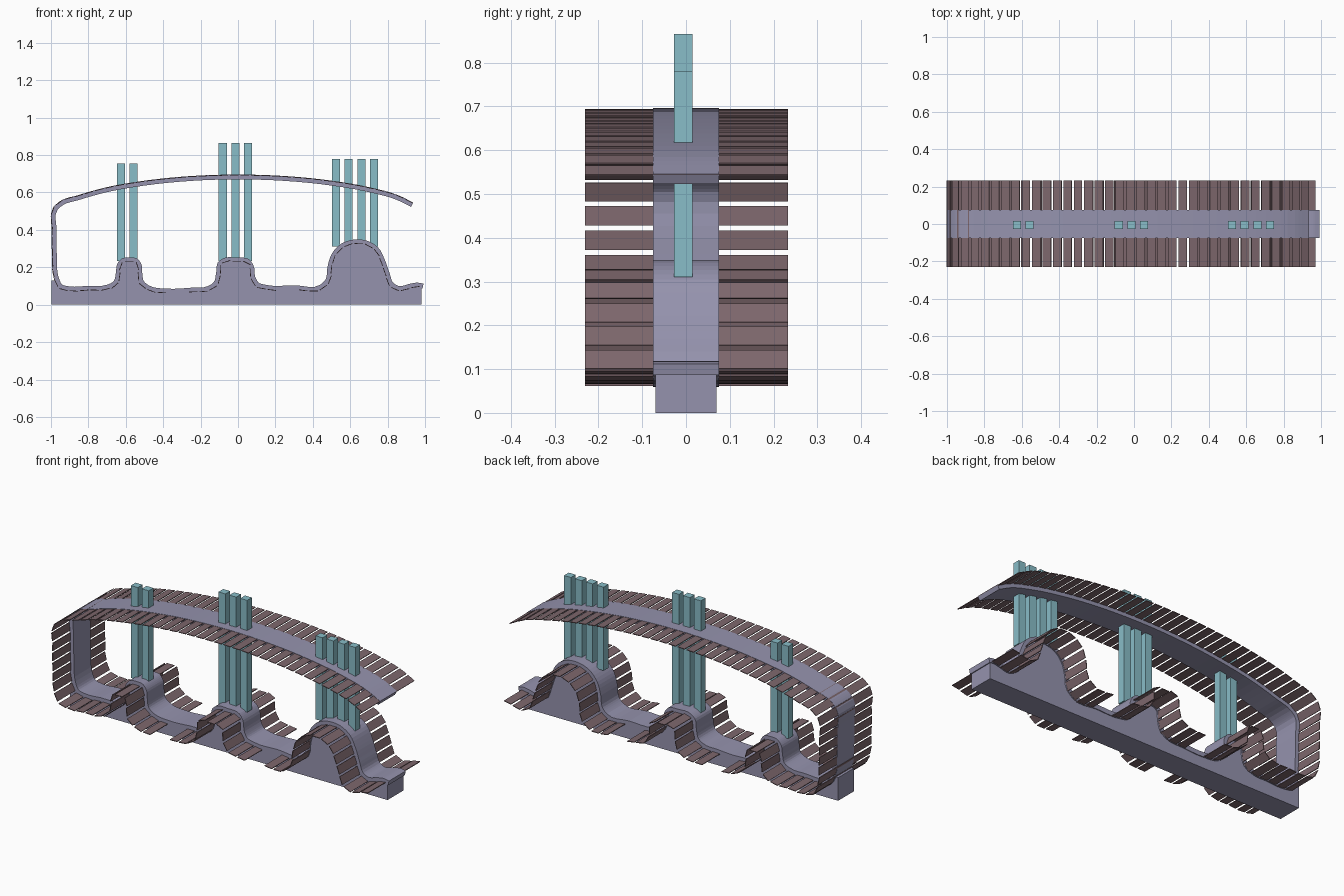
import bpy, bmesh, math
from mathutils import Vector, Matrix

if "Cube" in bpy.data.objects:
    bpy.data.objects.remove(bpy.data.objects["Cube"])


def material(name, rgb):
    m = bpy.data.materials.new(name)
    m.diffuse_color = (*rgb, 1)
    m.use_nodes = True
    m.node_tree.nodes["Principled BSDF"].inputs["Base Color"].default_value = m.diffuse_color
    return m


LAVENDER = material("lavender grey", (0.30, 0.29, 0.42))
BROWN = material("dusty brown", (0.205, 0.135, 0.15))
TEAL = material("pale teal", (0.25, 0.51, 0.58))


def make_object(name, bm, mat):
    bmesh.ops.recalc_face_normals(bm, faces=bm.faces[:])
    me = bpy.data.meshes.new(name)
    bm.to_mesh(me)
    bm.free()
    me.materials.append(mat)
    ob = bpy.data.objects.new(name, me)
    bpy.context.collection.objects.link(ob)
    return ob


def spline(pts, steps=4):
    """Smooth curve through the points."""
    p = [Vector(q) for q in pts]
    p = [2 * p[0] - p[1]] + p + [2 * p[-1] - p[-2]]
    out = []
    for a, b, c, d in zip(p, p[1:], p[2:], p[3:]):
        # non-uniform tangents avoid overshoot at uneven spacing
        l0, l1, l2 = (b - a).length, (c - b).length, (d - c).length
        m1 = ((b - a) / l0 * l1 + (c - b) / l1 * l0) / (l0 + l1) * l1
        m2 = ((c - b) / l1 * l2 + (d - c) / l2 * l1) / (l1 + l2) * l1
        for i in range(steps):
            t = i / steps
            out.append((2*t**3 - 3*t*t + 1) * b + (t**3 - 2*t*t + t) * m1
                       + (3*t*t - 2*t**3) * c + (t**3 - t*t) * m2)
    out.append(p[-2])
    return out


def offset(curve, d):
    out = []
    for i, q in enumerate(curve):
        t = (curve[min(i + 1, len(curve) - 1)] - curve[max(i - 1, 0)]).normalized()
        out.append(q + Vector((t.y, -t.x)) * d)
    return out


def extrude_profile(name, pts, half, mat):
    bm = bmesh.new()
    f = bm.faces.new([bm.verts.new((p[0], -half, p[1])) for p in pts])
    r = bmesh.ops.extrude_face_region(bm, geom=[f])
    vs = [v for v in r["geom"] if isinstance(v, bmesh.types.BMVert)]
    bmesh.ops.translate(bm, verts=vs, vec=(0, 2 * half, 0))
    return make_object(name, bm, mat)


def add_box(bm, lo, hi):
    lo, hi = Vector(lo), Vector(hi)
    m = Matrix.Translation((lo + hi) / 2) @ Matrix.Diagonal((*(hi - lo), 1))
    bmesh.ops.create_cube(bm, size=1, matrix=m)


# inner (cavity side) outline: roof and back wall, then the floor with its bumps
ROOF = [(.925, .523), (.85, .56), (.7, .602), (.5, .637), (.25, .662), (0, .67),
        (-.25, .662), (-.5, .637), (-.7, .602), (-.85, .56), (-.94, .53),
        (-.966, .505), (-.97, .4), (-.968, .25), (-.96, .15), (-.94, .108)]
FLOOR = [(-.9, .098), (-.8, .101), (-.7, .107), (-.665, .125), (-.653, .17), (-.645, .22),
         (-.62, .247), (-.58, .252), (-.54, .247), (-.518, .22), (-.512, .17),
         (-.503, .125), (-.47, .1), (-.38, .086), (-.25, .091), (-.16, .1),
         (-.13, .12), (-.117, .17), (-.108, .225), (-.08, .248), (-.01, .252),
         (.06, .242), (.083, .21), (.092, .15), (.11, .118), (.15, .106), (.3, .104),
         (.44, .107), (.468, .135), (.478, .2), (.5, .27), (.55, .325), (.62, .348),
         (.69, .342), (.75, .305), (.785, .24), (.81, .17), (.832, .115), (.86, .1),
         (.92, .112), (.96, .118), (.992, .112)]
path = spline(ROOF + FLOOR)

# curved band that forms the roof, back wall and floor lining (quad strips)
BAND, HALF = 0.026, 0.075
outer = offset(path, BAND)
bm = bmesh.new()
rings = [[bm.verts.new((q.x, y, q.y)) for q, y in
          ((a, -HALF), (a, HALF), (b, HALF), (b, -HALF))] for a, b in zip(path, outer)]
for r, s in zip(rings, rings[1:]):
    for k in range(4):
        bm.faces.new((r[k], r[(k + 1) % 4], s[(k + 1) % 4], s[k]))
bm.faces.new(rings[0])
bm.faces.new(rings[-1])
make_object("curved_band", bm, LAVENDER)

# solid base under the floor lining
top = [q for q in offset(spline(FLOOR), 0.012) if -.9 <= q.x <= .975]
extrude_profile("base", [(-.996, 0), (-.996, .13), (-.975, .13), (-.94, .095)] + top +
                [(.98, .1), (.98, 0)], 0.07, LAVENDER)

# cross slats spaced evenly along the band
rail = offset(path, 0.0225)
PITCH, LENGTH = 0.056, 0.045
bm = bmesh.new()
dist, due = 0.0, LENGTH / 2
for a, b in zip(rail, rail[1:]):
    seg = (b - a).length
    while due <= dist + seg:
        c = a.lerp(b, (due - dist) / seg)
        due += PITCH
        if c.y < .1 and (-.385 < c.x < -.25 or .22 < c.x < .335):
            continue  # bare stretches of floor
        t = b - a
        m = (Matrix.Translation((c.x, .001, c.y)) @
             Matrix.Rotation(-math.atan2(t.y, t.x), 4, 'Y') @
             Matrix.Diagonal((LENGTH, .464, .004, 1)))
        bmesh.ops.create_cube(bm, size=1, matrix=m)
    dist += seg
make_object("cross_slats", bm, BROWN)

# square pillars standing on the three bumps and passing through the roof
for name, x0, n, z0, z1 in (("left", -.648, 2, .235, .755),
                            ("middle", -.103, 3, .235, .865),
                            ("right", .502, 4, .31, .78)):
    bm = bmesh.new()
    for i in range(n):
        x = x0 + i * .068
        add_box(bm, (x, -.027, z0), (x + .043, .015, z1))
    make_object(name + "_pillars", bm, TEAL)
